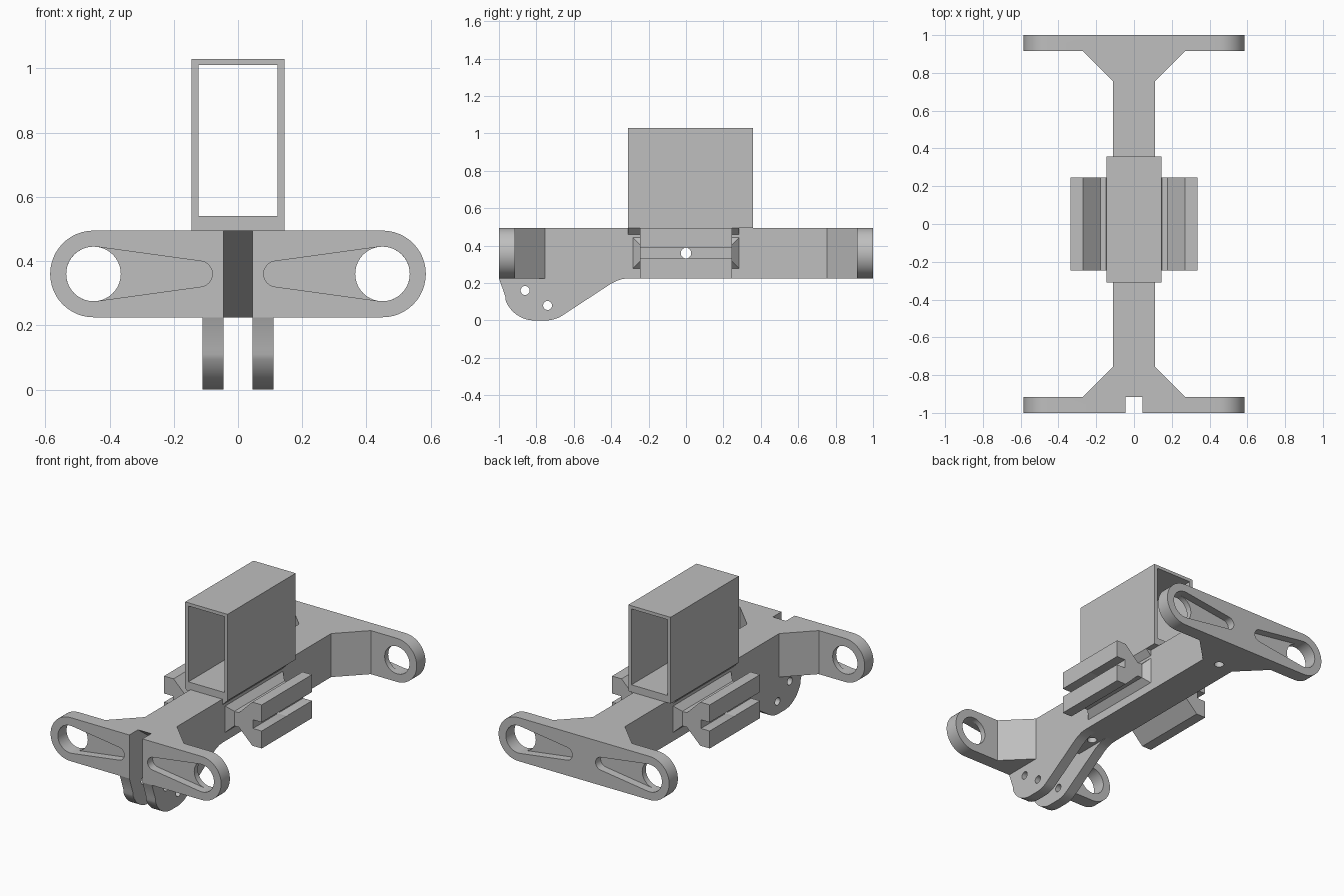
import bpy, bmesh
from math import sin, cos, pi, radians, atan2, acos
from mathutils import Vector

cube = bpy.data.objects.get("Cube")
if cube:
    bpy.data.objects.remove(cube, do_unlink=True)

grey = bpy.data.materials.new("plain grey")
grey.use_nodes = True
grey.diffuse_color = (0.52, 0.52, 0.52, 1)
grey.node_tree.nodes["Principled BSDF"].inputs["Base Color"].default_value = (0.52, 0.52, 0.52, 1)

MID = 0.36            # height of the arm axis
LOW, HIGH = 0.225, 0.495


def prism(name, pts, axis, a, b, end=None):
    """Extrude a 2D profile along an axis; end is an optional far profile."""
    place = {"x": lambda u, v, w: (w, u, v),
             "y": lambda u, v, w: (u, w, v),
             "z": lambda u, v, w: (u, v, w)}[axis]
    bm = bmesh.new()
    near = [bm.verts.new(place(u, v, a)) for u, v in pts]
    far = [bm.verts.new(place(u, v, b)) for u, v in (end or pts)]
    bm.faces.new(near)
    bm.faces.new(far[::-1])
    n = len(pts)
    for i in range(n):
        j = (i + 1) % n
        bm.faces.new((near[i], far[i], far[j], near[j]))
    bmesh.ops.recalc_face_normals(bm, faces=bm.faces)
    mesh = bpy.data.meshes.new(name)
    bm.to_mesh(mesh)
    bm.free()
    mesh.materials.append(grey)
    ob = bpy.data.objects.new(name, mesh)
    bpy.context.collection.objects.link(ob)
    return ob


def arc(cx, cy, r, a0, a1, n=24):
    return [(cx + r * cos(a0 + (a1 - a0) * i / n),
             cy + r * sin(a0 + (a1 - a0) * i / n)) for i in range(n + 1)]


def circle(cx, cy, r, n=40):
    return arc(cx, cy, r, 0, 2 * pi, n)[:-1]


def rect(u, v, cv=0.0):
    return [(-u, cv - v), (u, cv - v), (u, cv + v), (-u, cv + v)]


def combine(ob, others, op="DIFFERENCE"):
    """Apply booleans with helper solids, then remove the helpers."""
    for other in others:
        other.hide_render = True
        m = ob.modifiers.new("cut", "BOOLEAN")
        m.operation, m.solver, m.object = op, "EXACT", other
    bpy.context.view_layer.update()
    graph = bpy.context.evaluated_depsgraph_get()
    mesh = bpy.data.meshes.new_from_object(ob.evaluated_get(graph))
    ob.modifiers.clear()
    ob.data = mesh
    for other in others:
        bpy.data.objects.remove(other, do_unlink=True)


def cross_hole(y, z, r):
    return prism("hole_cutter", circle(y, z, r), "x", -0.5, 0.5)


# Main body: I-shaped plan trimmed to a rounded end profile
quarter = [(0.11, 0.755), (0.27, 0.915), (0.7, 0.915), (0.7, 1.0)]
half = [(x, -y) for x, y in quarter[::-1]] + quarter
plan = half + [(-x, -y) for x, y in half]
body = prism("body", plan, "z", 0.1, 0.6)
stadium = arc(0.45, MID, 0.135, -pi / 2, pi / 2) + arc(-0.45, MID, 0.135, pi / 2, 3 * pi / 2)
combine(body, [prism("end_trim", stadium, "y", -1.1, 1.1)], "INTERSECT")

# Arm holes with tapered pockets on the outer faces
cutters = []
lean = acos((0.085 - 0.04) / 0.33)
for sx in (1, -1):
    cutters.append(prism("arm_hole", circle(sx * 0.45, MID, 0.085), "y", -1.2, 1.2))
    drop = (arc(0.45, MID, 0.085, lean - pi, pi - lean)
            + arc(0.12, MID, 0.04, pi - lean, pi + lean))
    drop = [(sx * x, z) for x, z in drop]
    for sy in (1, -1):
        cutters.append(prism("pocket", drop, "y", sy * 0.95, sy * 1.1))

# Front slot with a floor sloping back underneath
slot = [(-1.1, 0.6), (-0.915, 0.6), (-0.915, HIGH), (-0.55, LOW), (-0.55, 0.2), (-1.1, 0.2)]
cutters.append(prism("slot", slot, "x", -0.045, 0.045))

# Side bore and blind holes underneath
cutters.append(cross_hole(0, MID, 0.028))
for y in (0.77, -0.38):
    cutters.append(prism("screw_hole", circle(0, y, 0.028), "z", 0.1, 0.33))
combine(body, cutters)

# Hanging hinge plates
lug = ([(-0.30, LOW), (-1.0, LOW), (-0.965, 0.125)]
       + arc(-0.81, 0.165, 0.165, radians(200), radians(270), 12)
       + arc(-0.75, 0.165, 0.165, radians(270), radians(302), 8)
       + [(-0.40, 0.197), (-0.37, 0.212), (-0.34, 0.222)])
for side, s in (("left", 1), ("right", -1)):
    plate = prism(side + "_hinge_plate", lug, "x", s * 0.045, s * 0.11)
    combine(plate, [cross_hole(-0.86, 0.16, 0.024), cross_hole(-0.74, 0.08, 0.024)])

# Side rails: grooved T section on a tapered root
upper = [(0.10, 0.045), (0.178, 0.045), (0.27, 0.135), (0.335, 0.135), (0.335, 0.027), (0.275, 0.027)]
section = upper + [(x, -z) for x, z in upper[::-1]]
for side, s in (("left", 1), ("right", -1)):
    rail = prism(side + "_rail", [(s * x, MID + z) for x, z in section], "y", -0.246, 0.246)
    root = prism(side + "_rail_root", rect(0.283, 0.082, MID), "x", s * 0.11, s * 0.147,
                 end=rect(0.246, 0.045, MID))
    for part in (rail, root):
        combine(part, [cross_hole(0, MID, 0.028)])

# Open box sleeve on top
sleeve = prism("box_sleeve", rect(0.145, 0.2675, 0.7625), "y", -0.31, 0.358)
combine(sleeve, [prism("sleeve_opening", rect(0.123, 0.235, 0.775), "y", -0.5, 0.5)])
prism("sleeve_chamfer", [(-0.11, 0.46), (0.11, 0.46), (0.145, HIGH), (-0.145, HIGH)],
      "y", -0.31, 0.283)

# Smooth the round walls, keep the edges crisp
bpy.ops.object.select_all(action="DESELECT")
for ob in bpy.context.collection.objects:
    if ob.type == "MESH" and grey.name in ob.data.materials:
        ob.select_set(True)
        bpy.context.view_layer.objects.active = ob
bpy.ops.object.shade_smooth_by_angle(angle=radians(25))
